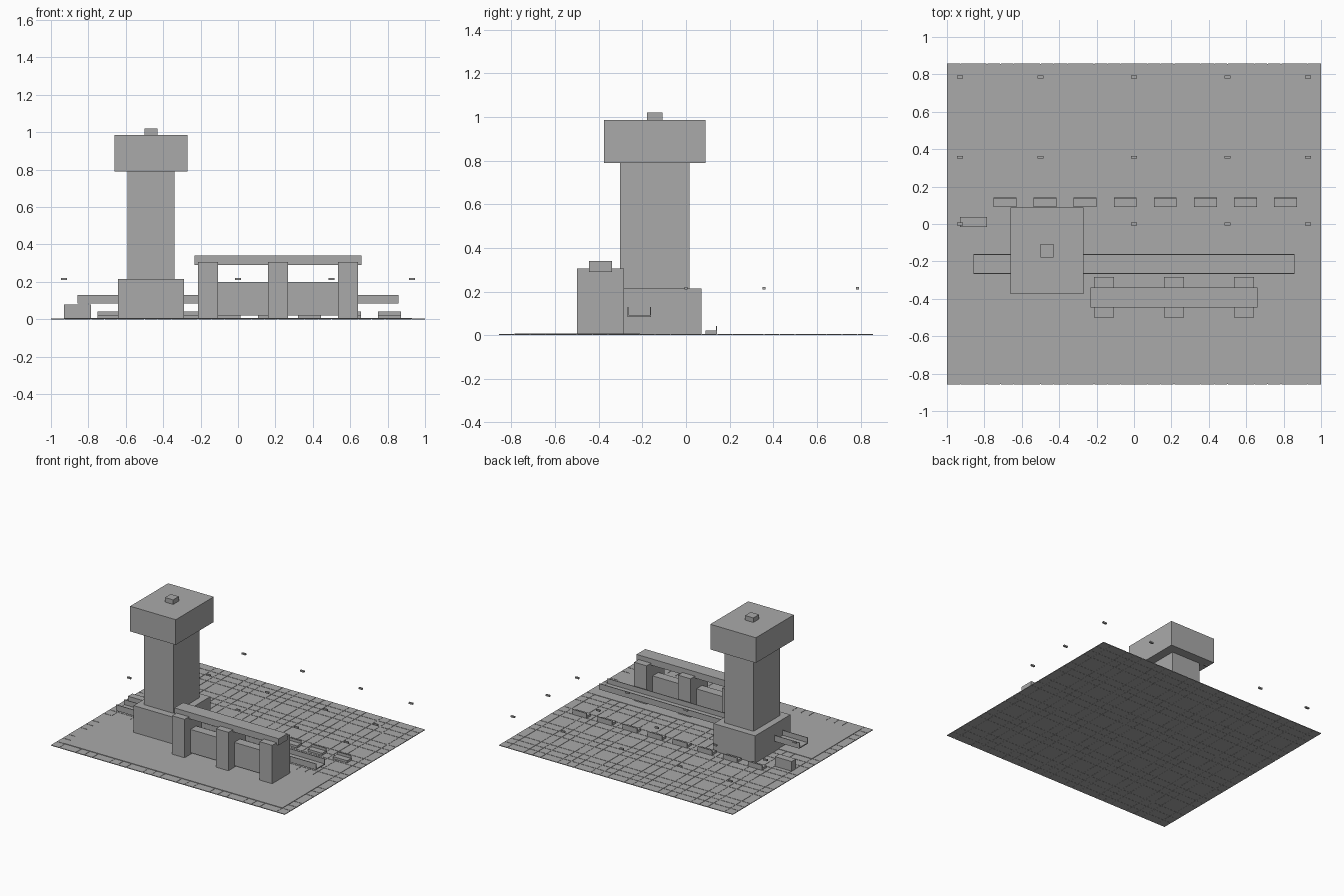
import bpy
import bmesh
from mathutils import Matrix, Vector

old = bpy.data.objects.get("Cube")
if old:
    bpy.data.objects.remove(old, do_unlink=True)

grey = bpy.data.materials.new("plain_grey")
grey.use_nodes = True
colour = (0.4, 0.4, 0.4, 1)
grey.diffuse_color = colour
grey.node_tree.nodes["Principled BSDF"].inputs["Base Color"].default_value = colour


def add_boxes(name, boxes):
    """One object made of boxes, each given as x, y and z ranges."""
    bm = bmesh.new()
    for ranges in boxes:
        centre = Vector([(a + b) / 2 for a, b in ranges])
        size = Vector([b - a for a, b in ranges])
        bmesh.ops.create_cube(bm, size=1, matrix=Matrix.Translation(centre) @ Matrix.Diagonal(size).to_4x4())
    mesh = bpy.data.meshes.new(name)
    bm.to_mesh(mesh)
    bm.free()
    mesh.materials.append(grey)
    obj = bpy.data.objects.new(name, mesh)
    bpy.context.collection.objects.link(obj)
    return obj


def around(centre, size):
    return (centre - size / 2, centre + size / 2)


# Floor: thin core with tiles separated by narrow joints
unit = 1 / 14
joint = 0.002


def spans(half):
    """Tile ranges; every fourth grid line has no joint."""
    cuts = [k for k in range(-half, half + 1) if k % 4 or abs(k) == half]
    return [(a * unit + (joint if a > -half else 0), b * unit - (joint if b < half else 0))
            for a, b in zip(cuts, cuts[1:])]


add_boxes("floor_core", [((-0.999, 0.999), (-0.856, 0.856), (0.001, 0.003))])
add_boxes("floor_tiles", [(x, y, (0, 0.005)) for x in spans(14) for y in spans(12)])
add_boxes("front_paving", [((-0.93, 0.93), (-0.786, -0.21), (0.003, 0.008))])

# Tower
tower_x, tower_y = -0.465, -0.143
for name, wide, deep, low, high in (
    ("tower_base", 0.355, 0.43, 0.004, 0.215),
    ("tower_shaft", 0.25, 0.32, 0.215, 0.79),
    ("tower_head", 0.39, 0.464, 0.79, 0.985),
    ("tower_roof_vent", 0.07, 0.07, 0.985, 1.02),
):
    add_boxes(name, [(around(tower_x, wide), around(tower_y, deep), (low, high))])

# Gateway: three pillars, infill walls and a top beam
pillars = (-0.161, 0.214, 0.589)
gate_y = -0.392
add_boxes("gate_pillars", [(around(x, 0.107), around(gate_y, 0.215), (0.004, 0.305)) for x in pillars])
add_boxes("gate_walls", [((a + 0.053, b - 0.053), around(gate_y, 0.07), (0.02, 0.2))
                         for a, b in zip(pillars, pillars[1:])])
add_boxes("gate_beam", [(around(0.214, 0.893), around(gate_y, 0.107), (0.29, 0.34))])

# Open channel running through the tower base
channel_x = (-0.857, 0.857)
add_boxes("channel", [
    (channel_x, (-0.268, -0.161), (0.084, 0.092)),
    (channel_x, (-0.268, -0.263), (0.084, 0.13)),
    (channel_x, (-0.166, -0.161), (0.084, 0.13)),
])

# Row of benches with seat and backrest
for i in range(8):
    x = around(-0.69 + 0.2143 * i, 0.122)
    add_boxes(f"bench_{i + 1}", [
        (x, (0.09, 0.143), (0.005, 0.022)),
        (x, (0.137, 0.143), (0.005, 0.043)),
    ])

# Side counter
add_boxes("side_counter", [((-0.93, -0.787), (-0.016, 0.037), (0.004, 0.08))])

# Hanging lamps in three rows
add_boxes("hanging_lamps", [(around(x, 0.032), around(y, 0.014), around(0.216, 0.011))
                            for x in (-0.93, -0.5, 0, 0.5, 0.93) for y in (0, 0.357, 0.786)])
